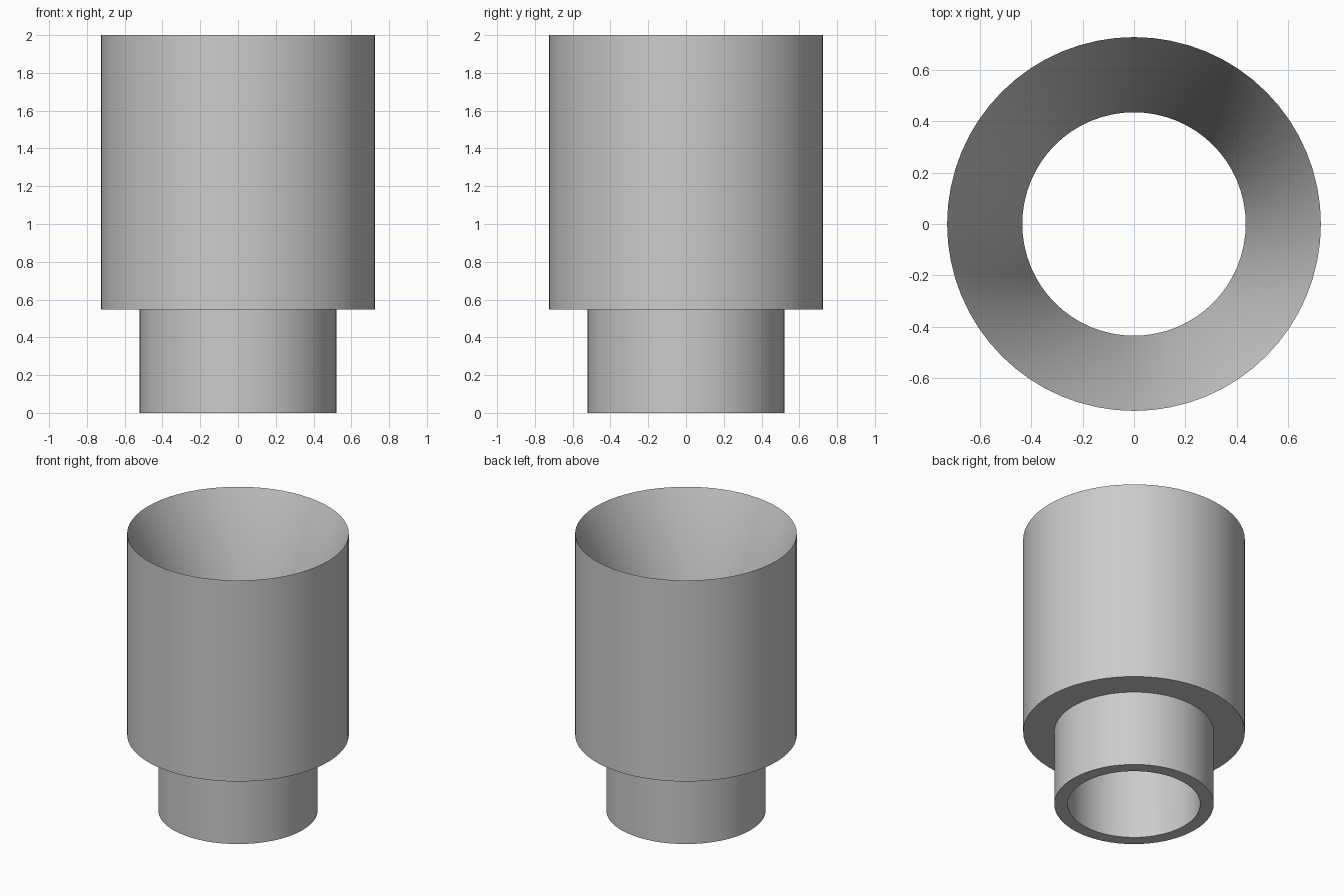
import bpy
import bmesh
import math

cube = bpy.data.objects.get("Cube")
if cube:
    bpy.data.objects.remove(cube, do_unlink=True)

SIDES = 64
HEIGHT, STEP, THROAT = 2.0, 0.547, 1.27
BODY_R, NECK_R, BORE_R = 0.726, 0.522, 0.434

# Plain light grey
grey = bpy.data.materials.new("light_grey")
grey.use_nodes = True
colour = (0.6, 0.6, 0.6, 1.0)
grey.diffuse_color = colour
grey.node_tree.nodes["Principled BSDF"].inputs["Base Color"].default_value = colour


def lathe(name, profile):
    """Revolve a closed (radius, height) profile around z."""
    bm = bmesh.new()
    rings = []
    for r, z in profile:
        angles = [math.tau * i / SIDES for i in range(SIDES)]
        rings.append([bm.verts.new((r * math.cos(a), r * math.sin(a), z)) for a in angles])
    for k, lower in enumerate(rings):
        upper = rings[(k + 1) % len(rings)]
        for i in range(SIDES):
            j = (i + 1) % SIDES
            bm.faces.new((lower[i], lower[j], upper[j], upper[i]))
    bmesh.ops.recalc_face_normals(bm, faces=bm.faces[:])
    mesh = bpy.data.meshes.new(name)
    bm.to_mesh(mesh)
    bm.free()
    mesh.materials.append(grey)
    obj = bpy.data.objects.new(name, mesh)
    bpy.context.collection.objects.link(obj)
    bpy.ops.object.select_all(action="DESELECT")
    obj.select_set(True)
    bpy.context.view_layer.objects.active = obj
    # Blend the funnel into the bore, keep rims and step crisp
    bpy.ops.object.shade_smooth_by_angle(angle=math.radians(30))
    return obj


# Wide body with knife-edge rim, conical funnel, straight bore and narrow neck
lathe("funnel_adapter", [
    (BORE_R, 0.0),
    (NECK_R, 0.0),
    (NECK_R, STEP),
    (BODY_R, STEP),
    (BODY_R, HEIGHT),
    (BORE_R, THROAT),
])
